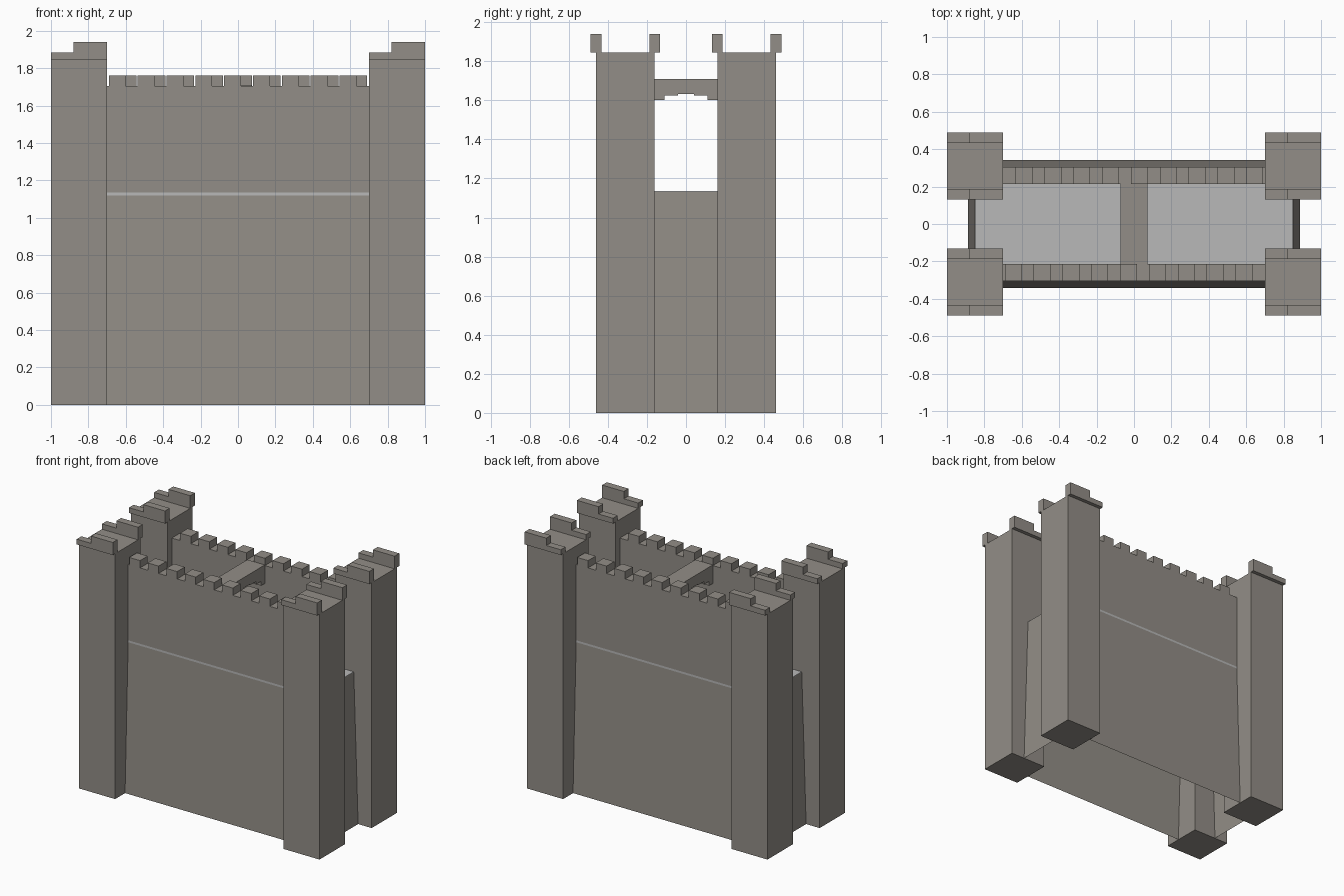
import bpy, bmesh

if "Cube" in bpy.data.objects:
    bpy.data.objects.remove(bpy.data.objects["Cube"])


def material(name, rgb):
    m = bpy.data.materials.new(name)
    m.diffuse_color = (*rgb, 1.0)
    m.use_nodes = True
    m.node_tree.nodes["Principled BSDF"].inputs["Base Color"].default_value = m.diffuse_color
    return m


STONE = material("warm grey stone", (0.29, 0.27, 0.242))
FLOOR = material("light grey floor", (0.48, 0.48, 0.48))


def make(name, bm, mat):
    bmesh.ops.recalc_face_normals(bm, faces=bm.faces)
    mesh = bpy.data.meshes.new(name)
    bm.to_mesh(mesh)
    bm.free()
    mesh.materials.append(mat)
    ob = bpy.data.objects.new(name, mesh)
    bpy.context.collection.objects.link(ob)
    return ob


def prism(bm, profile, axis, a, b):
    """Extrude a 2D profile along x or y (second coordinate is z)."""
    def pt(p, t):
        return (t, p[0], p[1]) if axis == "x" else (p[0], t, p[1])
    lo = [bm.verts.new(pt(p, a)) for p in profile]
    hi = [bm.verts.new(pt(p, b)) for p in profile]
    n = len(profile)
    bm.faces.new(lo)
    bm.faces.new(hi[::-1])
    for i in range(n):
        j = (i + 1) % n
        bm.faces.new((lo[i], hi[i], hi[j], lo[j]))


def box(bm, x0, x1, y0, y1, z0, z1):
    prism(bm, [(y0, z0), (y1, z0), (y1, z1), (y0, z1)], "x", x0, x1)


TOP = 1.845      # tower roof height
FLOOR_Z = 1.135  # top of the floor

# Four corner towers, each with two stepped parapets
for xn, x in (("left", -1.0), ("right", 0.7)):
    for yn, y in (("front", -0.46), ("back", 0.16)):
        bm = bmesh.new()
        box(bm, x, x + 0.3, y, y + 0.3, 0, TOP)
        make(f"{yn}_{xn}_tower", bm, STONE)
        bm = bmesh.new()
        step = [(x, TOP), (x + 0.3, TOP), (x + 0.3, 1.94), (x + 0.12, 1.94),
                (x + 0.12, 1.885), (x, 1.885)]
        for py in (y - 0.028, y + 0.272):
            prism(bm, step, "y", py, py + 0.056)
        make(f"{yn}_{xn}_tower_parapets", bm, STONE)

# Sloping hollow lower walls, open underneath
bm = bmesh.new()
for s in (-1, 1):
    bm.faces.new([bm.verts.new(p) for p in (
        (-0.72, s * 0.342, 0), (0.72, s * 0.342, 0),
        (0.72, s * 0.305, 1.12), (-0.72, s * 0.305, 1.12))])
    bm.faces.new([bm.verts.new(p) for p in (
        (s * 0.887, -0.2, 0), (s * 0.887, 0.2, 0),
        (s * 0.851, 0.2, 1.131), (s * 0.851, -0.2, 1.131))])
make("lower_walls", bm, STONE)

# Light floor slab whose edge shows as a band on the front and back
bm = bmesh.new()
box(bm, -0.85, 0.85, -0.305, 0.305, 1.12, FLOOR_Z)
make("floor", bm, FLOOR)

# Upper walls with battlements; the back is the front turned half round
for name, s in (("front", 1), ("back", -1)):
    bm = bmesh.new()
    y0, y1 = sorted((-0.305 * s, -0.214 * s))
    outline = [(-0.7, FLOOR_Z), (0.7, FLOOR_Z), (0.7, 1.705)]
    for k in reversed(range(9)):
        a = -0.691 + 0.1542 * k
        b = a + 0.09
        outline += [(b, 1.705), (b, 1.76), (a, 1.76), (a, 1.705)]
    outline.append((-0.7, 1.705))
    prism(bm, [(x * s, z) for x, z in outline], "y", y0, y1)
    make(f"{name}_upper_wall", bm, STONE)

# Bridge between the walls with a stepped arch underneath
half = [(0.214, 1.71), (0.214, 1.57), (0.17, 1.57), (0.17, 1.603),
        (0.11, 1.603), (0.11, 1.625), (0.04, 1.625), (0.04, 1.632)]
bm = bmesh.new()
prism(bm, half + [(-y, z) for y, z in reversed(half)], "x", -0.073, 0.073)
make("bridge", bm, STONE)
